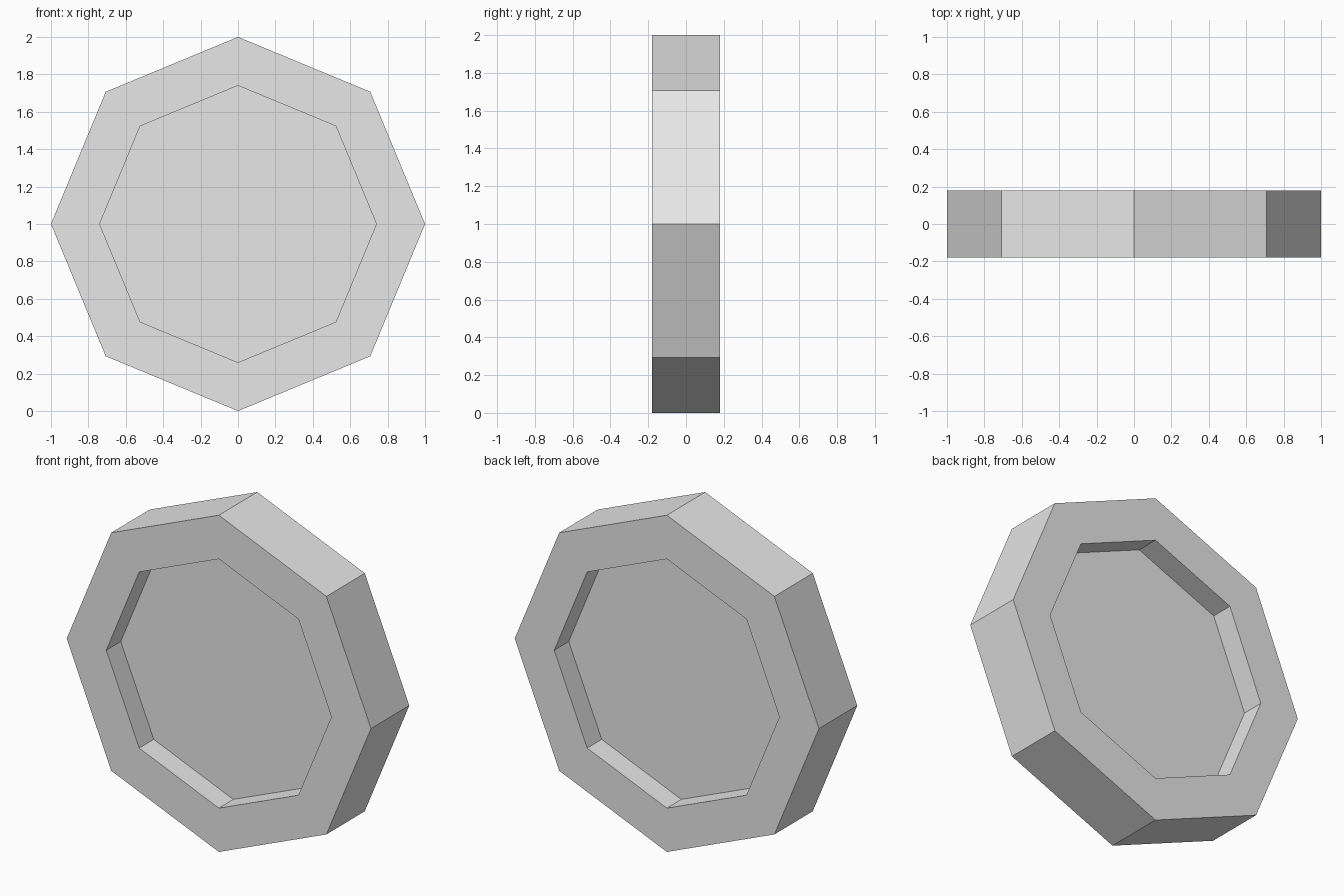
import bpy
import bmesh
from math import radians
from mathutils import Matrix

OUTER_RADIUS = 1.0
INNER_RADIUS = 0.74
THICKNESS = 0.36
RECESS_DEPTH = 0.136

cube = bpy.data.objects.get("Cube")
if cube:
    bpy.data.objects.remove(cube, do_unlink=True)

# Plain grey material
grey = bpy.data.materials.new("light_grey")
grey.use_nodes = True
colour = (0.8, 0.8, 0.8, 1)
grey.diffuse_color = colour
grey.node_tree.nodes["Principled BSDF"].inputs["Base Color"].default_value = colour

# Eight-sided disc standing upright, corners at top, bottom and sides
bm = bmesh.new()
stand = Matrix.Translation((0, 0, OUTER_RADIUS)) @ Matrix.Rotation(radians(90), 4, "X")
bmesh.ops.create_cone(bm, cap_ends=True, segments=8, radius1=OUTER_RADIUS,
                      radius2=OUTER_RADIUS, depth=THICKNESS, matrix=stand)

# Matching recess in the front and back caps
bm.normal_update()
for cap in [f for f in bm.faces if abs(f.normal.y) > 0.9]:
    centre = cap.calc_center_median()
    inward = -cap.normal * RECESS_DEPTH
    for step in (INNER_RADIUS / OUTER_RADIUS, 1):
        floor = bmesh.ops.extrude_discrete_faces(bm, faces=[cap])["faces"][0]
        for v in floor.verts:
            v.co = centre + (v.co - centre) * step
            if step == 1:
                v.co += inward
        cap = floor

bmesh.ops.recalc_face_normals(bm, faces=bm.faces)
mesh = bpy.data.meshes.new("octagonal_disc")
bm.to_mesh(mesh)
bm.free()
mesh.materials.append(grey)
disc = bpy.data.objects.new("octagonal_disc", mesh)
bpy.context.collection.objects.link(disc)
